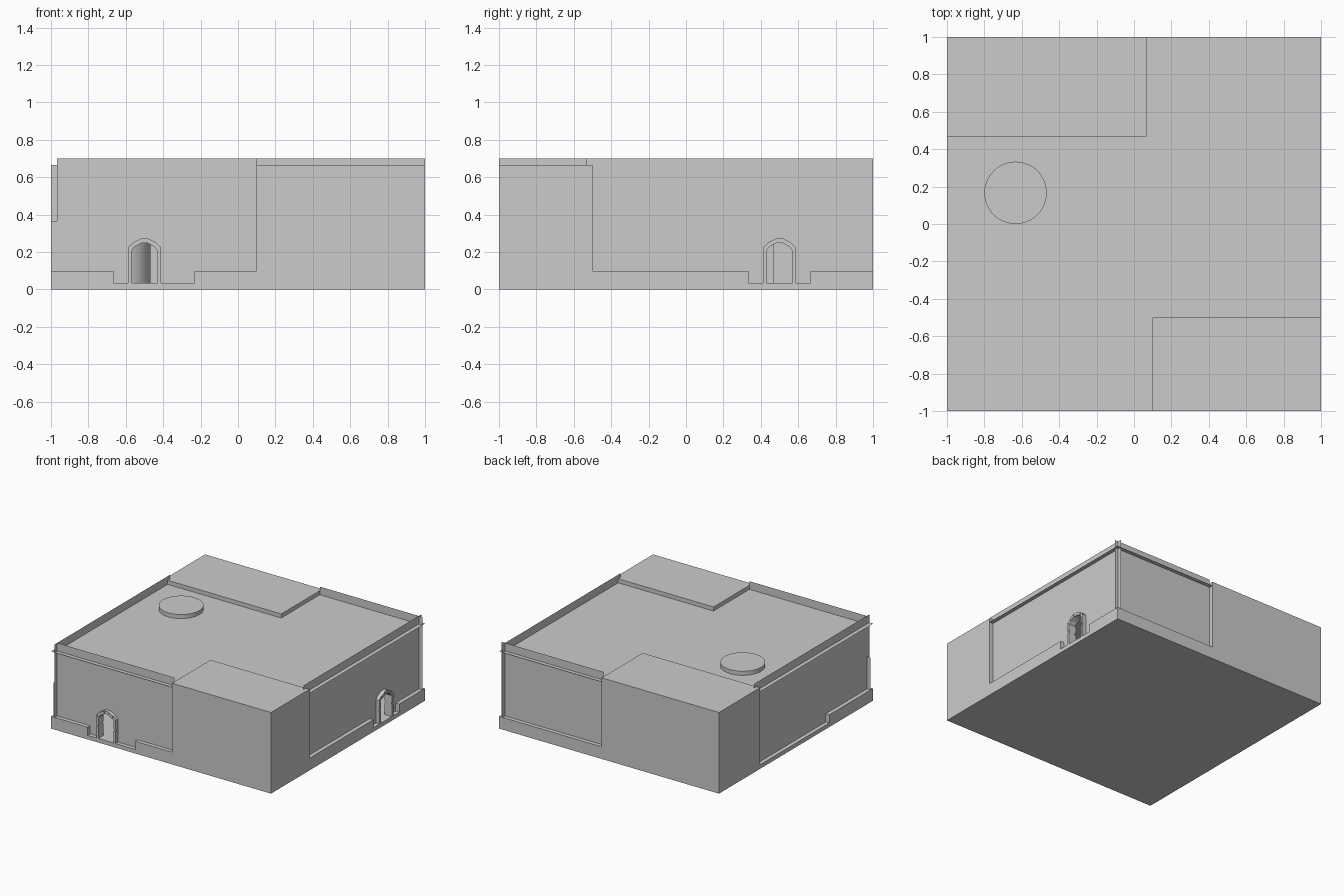
import bpy
import bmesh
from math import radians

U = 1 / 30            # layout module
FLOOR, KERB, ROOF, BLOCK, TOP = U, 3 * U, 19 * U, 20 * U, 21 * U
WALL = 29 * U         # distance of the wall sheets from the centre

if "Cube" in bpy.data.objects:
    bpy.data.objects.remove(bpy.data.objects["Cube"], do_unlink=True)

grey = bpy.data.materials.new("light_grey")
grey.use_nodes = True
grey.diffuse_color = (0.6, 0.6, 0.6, 1)
grey.node_tree.nodes["Principled BSDF"].inputs["Base Color"].default_value = (0.6, 0.6, 0.6, 1)


def finish(name, bm):
    mesh = bpy.data.meshes.new(name)
    bm.to_mesh(mesh)
    bm.free()
    mesh.materials.append(grey)
    obj = bpy.data.objects.new(name, mesh)
    bpy.context.collection.objects.link(obj)
    return obj


def box(name, x0, x1, y0, y1, z0, z1):
    bm = bmesh.new()
    bmesh.ops.create_cube(bm, size=1)
    for v in bm.verts:
        v.co = (x1 if v.co.x > 0 else x0, y1 if v.co.y > 0 else y0, z1 if v.co.z > 0 else z0)
    return finish(name, bm)


# Each side maps (along, outward, up) to model space
SIDES = {
    "front": lambda u, d, z: (u, -d, z),
    "back": lambda u, d, z: (u, d, z),
    "left": lambda u, d, z: (d, u, z),
    "right": lambda u, d, z: (-d, u, z),
}


def wall(side, outline):
    bm = bmesh.new()
    bm.faces.new([bm.verts.new(SIDES[side](u, WALL, z)) for u, z in outline])
    finish(side + "_wall", bm)


# Half outlines of the arch, from the floor to beside the crown
INNER = [(.070, FLOOR), (.070, .13), (.070, .15), (.070, .205), (.053, .228), (.018, .248)]
OUTER = [(.088, FLOOR), (.088, .13), (.088, .15), (.088, .225), (.062, .250), (.020, .272)]


def full_arch(half, centre):
    return [(centre - u, z) for u, z in half] + [(centre + u, z) for u, z in reversed(half)]


def arch(side, centre):
    """Separate stones around a doorway, alternating slightly in depth."""
    inner, outer = full_arch(INNER, centre), full_arch(OUTER, centre)
    bm = bmesh.new()
    for i in range(len(inner) - 1):
        inset = .006 * (i % 2)
        quad = [inner[i], inner[i + 1], outer[i + 1], outer[i]]
        rings = [[bm.verts.new(SIDES[side](u, d, z)) for u, z in quad]
                 for d in (1 - inset, 28 * U + inset)]
        bm.faces.new(rings[0])
        bm.faces.new(rings[1][::-1])
        for k in range(4):
            n = (k + 1) % 4
            bm.faces.new((rings[0][k], rings[1][k], rings[1][n], rings[0][n]))
    bmesh.ops.recalc_face_normals(bm, faces=bm.faces)
    finish(side + "_door_arch", bm)


# Floor slab, solid corner blocks and flat roof
box("floor_slab", -1, 1, -1, 1, 0, FLOOR)
box("front_left_block", 3 * U, 1, -1, -.5, 0, BLOCK)
box("back_right_block", -1, 2 * U, 14 * U, 1, 0, BLOCK)
bm = bmesh.new()
bm.faces.new([bm.verts.new((x, y, ROOF)) for x, y in ((-1, -1), (1, -1), (1, 1), (-1, 1))])
finish("roof", bm)

# Thin walls rising past the roof as parapets, with doorways cut to the floor
wall("front", [(-1, FLOOR)] + full_arch(INNER, -.5)
     + [(3 * U, FLOOR), (3 * U, TOP), (-WALL, TOP), (-WALL, 11 * U), (-1, 11 * U)])
wall("left", [(-.5, FLOOR)] + full_arch(INNER, .5)
     + [(1, FLOOR), (1, TOP), (-16 * U, TOP), (-16 * U, BLOCK), (-.5, BLOCK)])
wall("back", [(2 * U, FLOOR), (1, FLOOR), (1, TOP), (2 * U, TOP)])
wall("right", [(-1, FLOOR), (14 * U, FLOOR), (14 * U, BLOCK), (.5, BLOCK), (.5, TOP), (-1, TOP)])
arch("front", -.5)
arch("left", .5)

# Kerbs along the foot of the walls, open at the doors
box("front_kerb_outer", -1, -20 * U, -1, -WALL, FLOOR, KERB)
box("front_kerb_inner", -7 * U, 3 * U, -1, -WALL, FLOOR, KERB)
box("left_kerb_front", WALL, 1, -.5, 10 * U, FLOOR, KERB)
box("left_kerb_back", WALL, 1, 20 * U, 1, FLOOR, KERB)
box("back_kerb", 2 * U, WALL, WALL, 1, FLOOR, KERB)
box("right_kerb", -1, -WALL, -WALL, -13 * U, FLOOR, KERB)

# Round column that shows through the roof
bm = bmesh.new()
bmesh.ops.create_cone(bm, cap_ends=True, segments=48, radius1=5 * U, radius2=5 * U, depth=BLOCK - FLOOR)
bmesh.ops.translate(bm, verts=bm.verts, vec=(-19 * U, 5 * U, (BLOCK + FLOOR) / 2))
column = finish("round_column", bm)
bpy.ops.object.select_all(action='DESELECT')
column.select_set(True)
bpy.context.view_layer.objects.active = column
bpy.ops.object.shade_smooth_by_angle(angle=radians(30))
